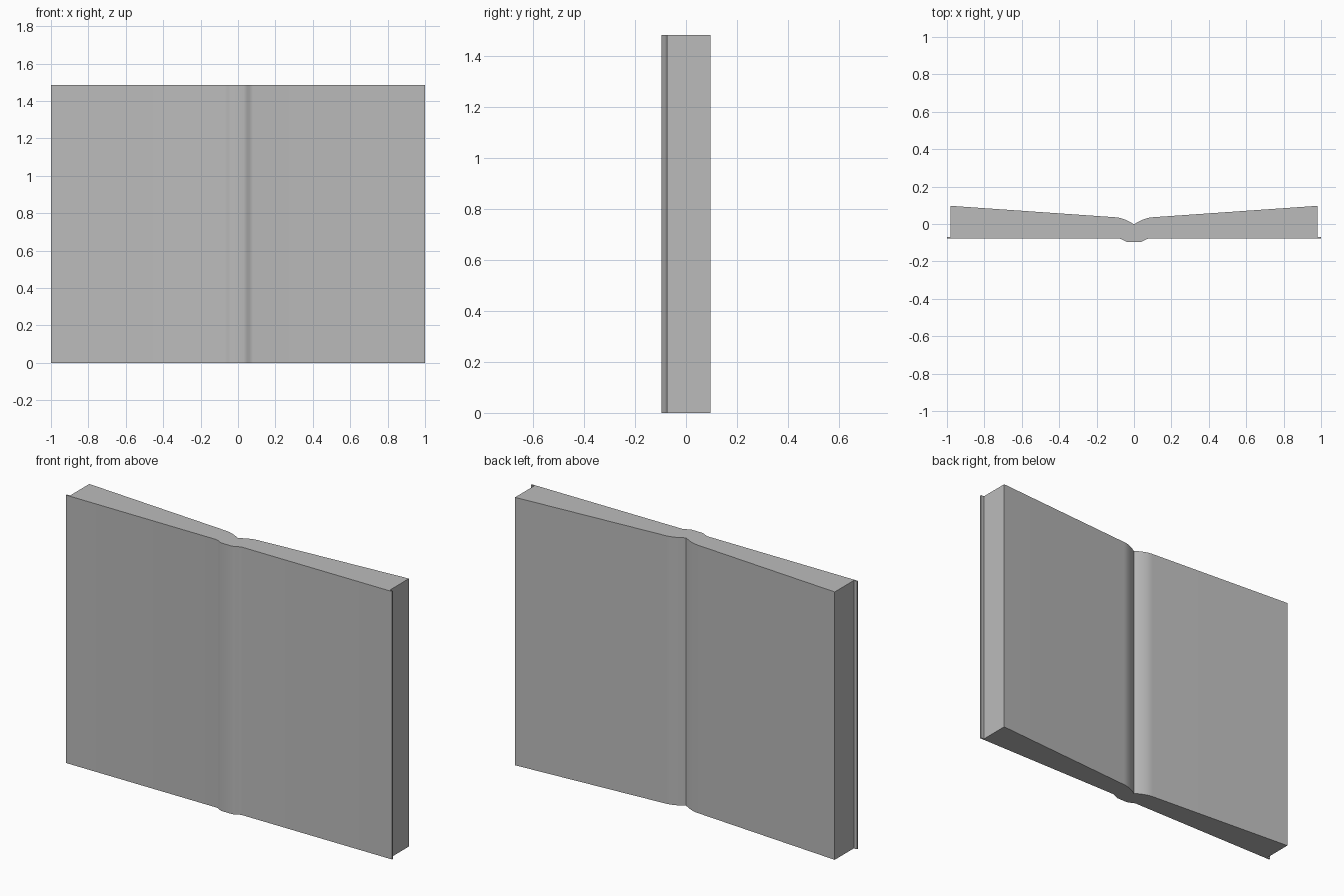
import bpy, bmesh

cube = bpy.data.objects.get("Cube")
if cube:
    bpy.data.objects.remove(cube, do_unlink=True)

HEIGHT = 1.485
COVER_FRONT = -0.078
COVER_THICK = 0.008
SPINE_DEPTH = 0.019
PAGE_EDGE = 0.98

grey = bpy.data.materials.new("plain grey")
grey.use_nodes = True
grey.diffuse_color = (0.5, 0.5, 0.5, 1)
grey.node_tree.nodes["Principled BSDF"].inputs["Base Color"].default_value = (0.5, 0.5, 0.5, 1)


def extrude_profile(name, outline):
    """Upright prism from an outline in the ground plane."""
    bm = bmesh.new()
    face = bm.faces.new([bm.verts.new((x, y, 0)) for x, y in outline])
    result = bmesh.ops.extrude_face_region(bm, geom=[face])
    top = [v for v in result["geom"] if isinstance(v, bmesh.types.BMVert)]
    bmesh.ops.translate(bm, verts=top, vec=(0, 0, HEIGHT))
    bmesh.ops.recalc_face_normals(bm, faces=bm.faces)
    mesh = bpy.data.meshes.new(name)
    bm.to_mesh(mesh)
    bm.free()
    mesh.materials.append(grey)
    obj = bpy.data.objects.new(name, mesh)
    bpy.context.collection.objects.link(obj)
    bpy.context.view_layer.objects.active = obj
    bpy.ops.object.select_all(action="DESELECT")
    obj.select_set(True)
    bpy.ops.object.shade_smooth_by_angle(angle=0.52)
    return obj


def spine_y(x):
    """Front of the cover, bulging forward at the spine."""
    t = min(1, max(0, (0.08 - abs(x)) / 0.05))
    return COVER_FRONT - SPINE_DEPTH * t * t * (3 - 2 * t)


def page_y(x):
    """Open pages, dipping into the gutter."""
    x = abs(x)
    if x < 0.1:
        return 0.036 - 0.038 * (1 - x / 0.1) ** 1.7
    return 0.036 + 0.061 * (x - 0.1) / (PAGE_EDGE - 0.1)


def mirrored(steps):
    return [-x for x in reversed(steps)] + steps


# Cover with spine
spine_steps = mirrored([0.03 + 0.01 * i for i in range(6)])
cover_xs = [-1] + spine_steps + [1]
front = [(x, spine_y(x)) for x in cover_xs]
inner = [(x, y + COVER_THICK) for x, y in front]
extrude_profile("cover", front + inner[::-1])

# Both page blocks, seated against the cover
gutter = [0.0125 * i for i in range(1, 9)]
page_xs = [-PAGE_EDGE] + [-x for x in reversed(gutter)] + [0] + gutter + [PAGE_EDGE]
pages_back = [(x, page_y(x)) for x in page_xs]
seat_xs = [-PAGE_EDGE] + spine_steps + [PAGE_EDGE]
pages_front = [(x, spine_y(x) + COVER_THICK) for x in seat_xs]
extrude_profile("pages", pages_front + pages_back[::-1])
